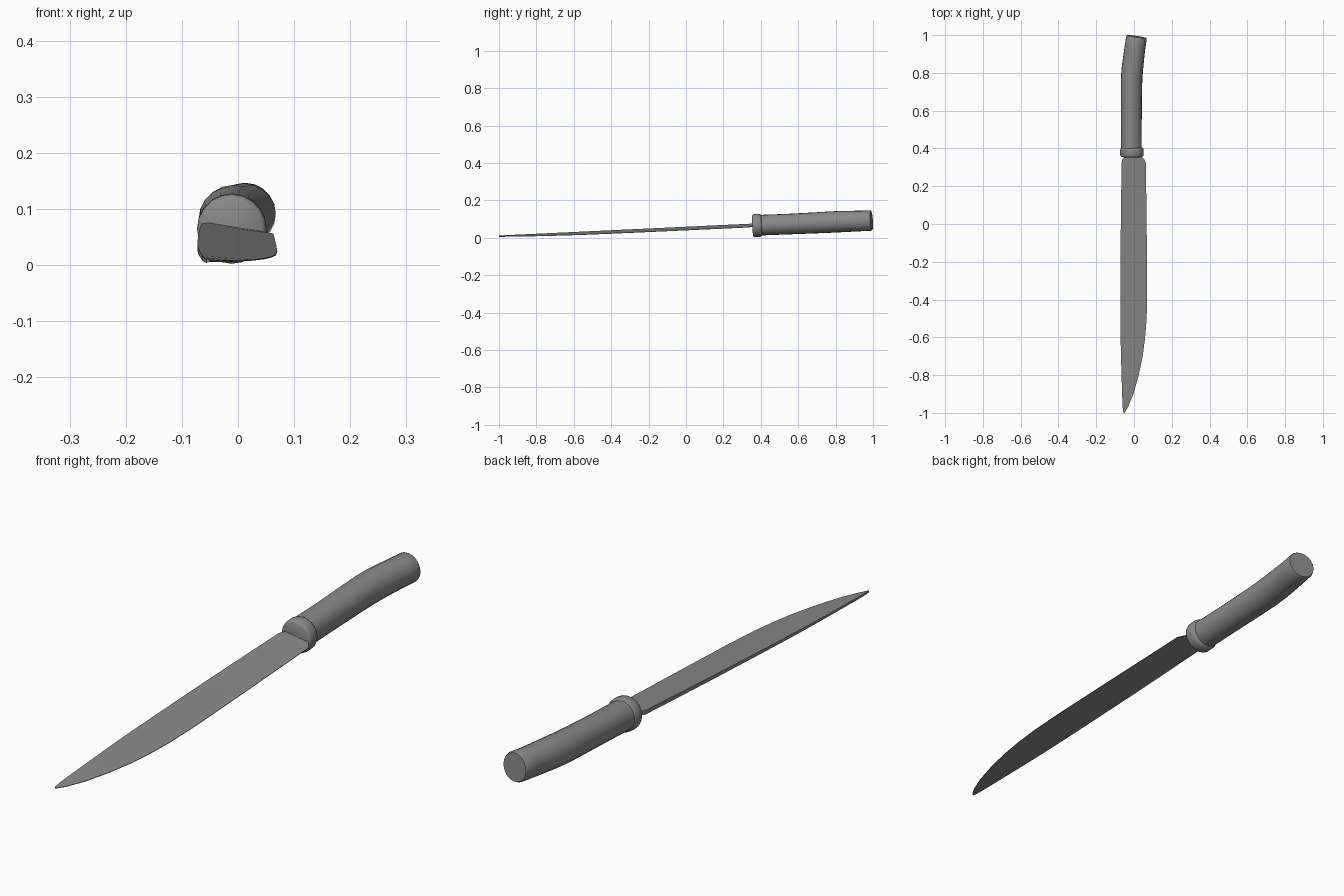
import bpy, bmesh, math
from mathutils import Vector

old = bpy.data.objects.get("Cube")
if old:
    bpy.data.objects.remove(old, do_unlink=True)

grey = bpy.data.materials.new("plain grey")
grey.use_nodes = True
grey.diffuse_color = (0.25, 0.25, 0.25, 1)
grey.node_tree.nodes["Principled BSDF"].inputs["Base Color"].default_value = (0.25, 0.25, 0.25, 1)


def finish(bm, name, angle):
    bmesh.ops.recalc_face_normals(bm, faces=bm.faces)
    mesh = bpy.data.meshes.new(name)
    bm.to_mesh(mesh)
    bm.free()
    obj = bpy.data.objects.new(name, mesh)
    bpy.context.collection.objects.link(obj)
    mesh.materials.append(grey)
    bpy.ops.object.select_all(action='DESELECT')
    obj.select_set(True)
    bpy.context.view_layer.objects.active = obj
    bpy.ops.object.shade_smooth_by_angle(angle=math.radians(angle))
    return obj


def loft(bm, loops):
    """Skin equal-sized closed loops and cap both ends."""
    rings = [[bm.verts.new(p) for p in loop] for loop in loops]
    for a, b in zip(rings, rings[1:]):
        n = len(a)
        for i in range(n):
            j = (i + 1) % n
            bm.faces.new((a[i], a[j], b[j], b[i]))
    bm.faces.new(rings[0])
    bm.faces.new(rings[-1])


def tube(name, stations, sides=20):
    """Round sections (x, y, z, radius), each square to the path."""
    pts = [Vector(s[:3]) for s in stations]
    loops = []
    for i, s in enumerate(stations):
        t = (pts[min(i + 1, len(pts) - 1)] - pts[max(i - 1, 0)]).normalized()
        u = t.cross(Vector((0, 0, 1))).normalized()
        v = u.cross(t)
        loops.append([pts[i] + s[3] * (math.cos(a) * u + math.sin(a) * v)
                      for a in (k * math.tau / sides for k in range(sides))])
    bm = bmesh.new()
    loft(bm, loops)
    return finish(bm, name, 40)


# Blade: wedge sections from the tip to the neck (y, spine x, edge x)
outline = [(-1.0, -0.056, -0.05), (-0.97, -0.06, -0.032), (-0.9, -0.063, -0.003),
           (-0.8, -0.066, 0.025), (-0.7, -0.069, 0.046), (-0.6, -0.071, 0.059),
           (-0.5, -0.072, 0.067), (-0.35, -0.072, 0.07), (-0.1, -0.071, 0.068),
           (0.15, -0.068, 0.065), (0.325, -0.065, 0.063), (0.34, -0.063, 0.055),
           (0.362, -0.046, 0.036), (0.38, -0.046, 0.036)]
sections = []
for y, spine, edge in outline:
    mid = 0.052 + 0.044 * y
    half = 0.004 + 0.004 * (y + 1) / 1.38
    drop = 0.085 * (edge - spine)
    sections.append([(spine, y, mid + half), (edge, y, mid - drop + 0.001),
                     (edge, y, mid - drop - 0.001), (spine, y, mid - half)])
bm = bmesh.new()
loft(bm, sections)
finish(bm, "blade", 30)

# Collar: short band with rounded rims
tube("collar", [(-0.011, 0.355 + d, 0.064 + d * 0.05, r) for d, r in
                ((0, 0.053), (0.004, 0.059), (0.011, 0.062), (0.038, 0.062),
                 (0.046, 0.059), (0.05, 0.053))])

# Handle: gently bent grip
tube("handle", [(-0.014, 0.39, 0.067, 0.055), (-0.014, 0.55, 0.073, 0.055),
                (-0.014, 0.68, 0.079, 0.056), (-0.013, 0.76, 0.083, 0.057),
                (-0.009, 0.82, 0.086, 0.057), (-0.002, 0.88, 0.088, 0.056),
                (0.006, 0.94, 0.090, 0.055), (0.013, 0.985, 0.092, 0.055),
                (0.014, 0.992, 0.0925, 0.052)])
